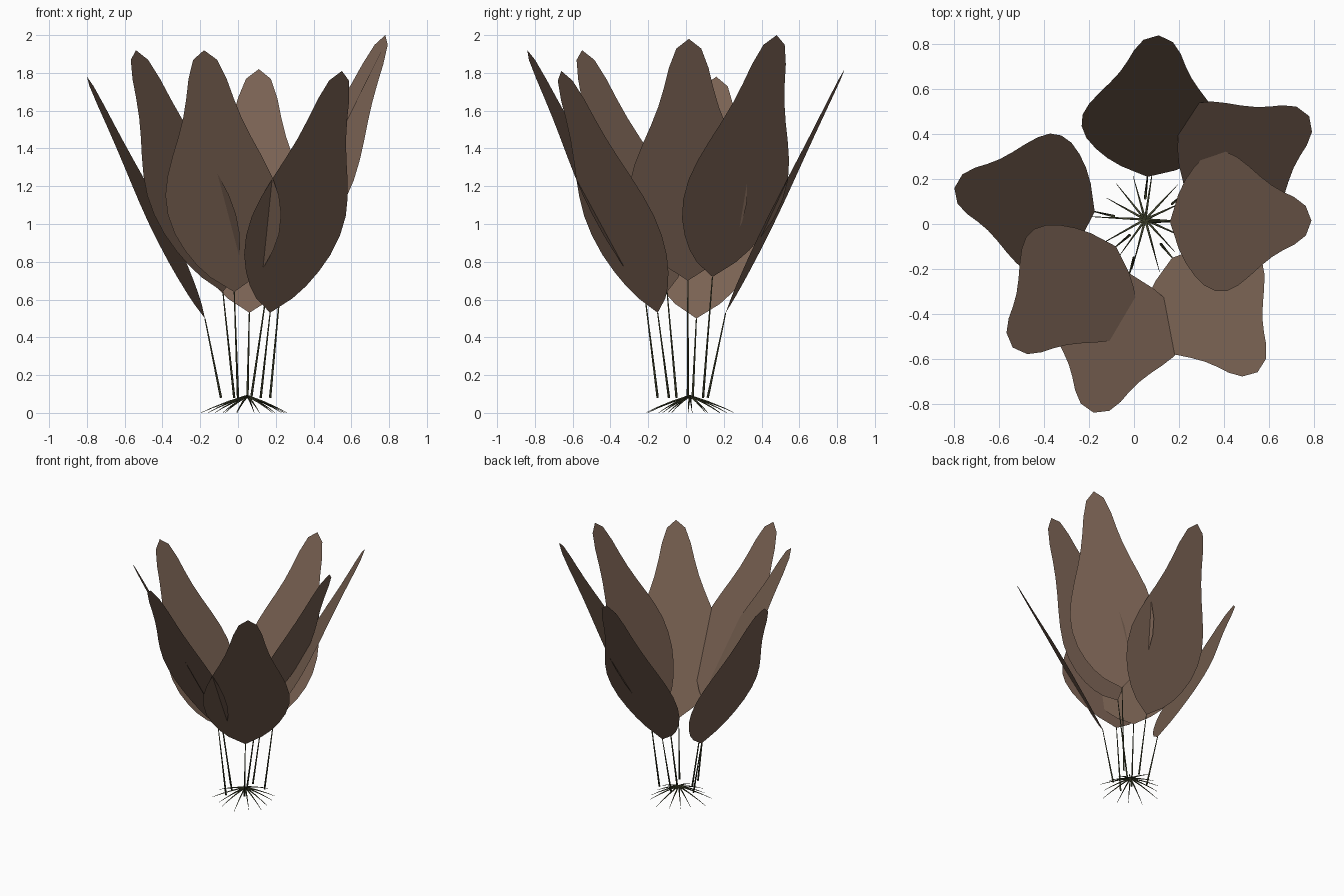
import bpy, bmesh, math, random
from mathutils import Vector

if "Cube" in bpy.data.objects:
    bpy.data.objects.remove(bpy.data.objects["Cube"])

random.seed(4)


def material(name, rgb):
    m = bpy.data.materials.new(name)
    m.diffuse_color = (*rgb, 1)
    m.use_nodes = True
    m.node_tree.nodes["Principled BSDF"].inputs["Base Color"].default_value = m.diffuse_color
    return m


BROWN = material("leaf_brown", (0.19, 0.12, 0.085))
GREEN = material("stem_green", (0.06, 0.065, 0.03))


def finish(bm, name, mat):
    bmesh.ops.recalc_face_normals(bm, faces=bm.faces)
    me = bpy.data.meshes.new(name)
    bm.to_mesh(me)
    bm.free()
    for p in me.polygons:
        p.use_smooth = True
    me.materials.append(mat)
    ob = bpy.data.objects.new(name, me)
    bpy.context.collection.objects.link(ob)
    return ob


# leaf outline: (fraction along the leaf, half width)
OUTLINE = [(0.025, 0.05), (0.06, 0.12), (0.11, 0.185), (0.17, 0.24), (0.24, 0.285),
           (0.32, 0.31), (0.40, 0.31), (0.48, 0.285), (0.56, 0.245), (0.64, 0.2),
           (0.72, 0.16), (0.80, 0.13), (0.88, 0.105), (0.96, 0.066)]


def leaf(name, base, tip):
    base, tip = Vector(base), Vector(tip)
    axis = tip - base
    side = axis.cross(Vector((0, 0, 1))).normalized()
    bm = bmesh.new()
    first, last = bm.verts.new(base), bm.verts.new(tip)
    rows = [[bm.verts.new(base + axis * t + side * w * k) for k in (-1, 0, 1)]
            for t, w in OUTLINE]
    for k in (0, 1):
        bm.faces.new((first, rows[0][k + 1], rows[0][k]))
        bm.faces.new((last, rows[-1][k], rows[-1][k + 1]))
        for a, b in zip(rows, rows[1:]):
            bm.faces.new((a[k], a[k + 1], b[k + 1], b[k]))
    finish(bm, name, BROWN)


def tube(name, points, radii, sides=6):
    # tapered tube through a few points
    pts = [Vector(p) for p in points]
    d = (pts[-1] - pts[0]).normalized()
    u = d.orthogonal().normalized()
    v = d.cross(u)
    bm = bmesh.new()
    rings = []
    for p, r in zip(pts, radii):
        rings.append([bm.verts.new(p + r * (u * math.cos(a) + v * math.sin(a)))
                      for a in (2 * math.pi * i / sides for i in range(sides))])
    for a, b in zip(rings, rings[1:]):
        for i in range(sides):
            j = (i + 1) % sides
            bm.faces.new((a[i], a[j], b[j], b[i]))
    bm.faces.new(rings[0])
    bm.faces.new(rings[-1])
    return finish(bm, name, GREEN)


# leaves with their stems: stem foot (x, y), leaf base, leaf tip
LEAVES = [
    ((0.05, 0.115), (0.06, 0.21, 0.53), (0.11, 0.84, 1.82)),
    ((0.17, 0.09), (0.23, 0.14, 0.72), (0.78, 0.48, 2.00)),
    ((0.07, 0.01), (0.16, 0.01, 0.70), (0.79, 0.015, 1.98)),
    ((0.12, -0.09), (0.17, -0.15, 0.53), (0.55, -0.66, 1.81)),
    ((0.00, -0.15), (-0.02, -0.22, 0.64), (-0.18, -0.84, 1.92)),
    ((-0.02, -0.05), (-0.08, -0.10, 0.64), (-0.54, -0.55, 1.92)),
    ((-0.09, 0.035), (-0.175, 0.055, 0.50), (-0.80, 0.16, 1.78)),
]
for n, (foot, base, tip) in enumerate(LEAVES, 1):
    leaf(f"leaf_{n}", base, tip)
    tube(f"stem_{n}", [(*foot, 0.08), base], [0.0065, 0.003])

# roots arching out from the centre down to the ground
CENTRE = Vector((0.05, 0.02, 0.09))
COUNT = 14
for i in range(COUNT):
    a = 2 * math.pi * (i + random.uniform(-0.2, 0.2)) / COUNT
    reach = random.uniform(0.19, 0.25)
    out = Vector((math.cos(a), math.sin(a), 0))
    pts = [CENTRE + out * reach * t + Vector((0, 0, z))
           for t, z in ((0, 0), (0.4, -0.03), (0.75, -0.062), (1, -0.089))]
    tube(f"root_{i + 1}", pts, [0.006, 0.0045, 0.0025, 0.001], 5)
